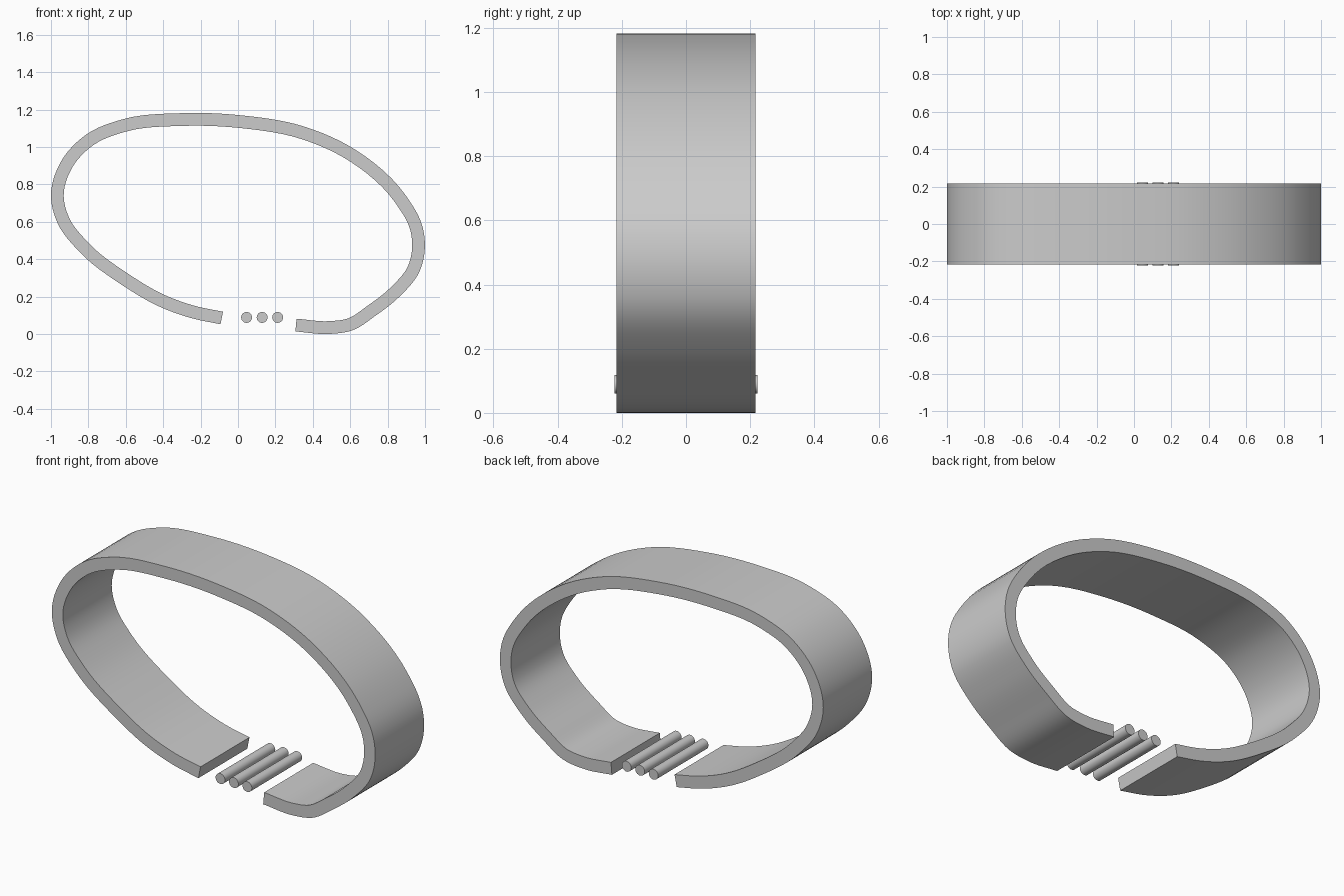
import bpy, bmesh, math
from mathutils import Vector
from mathutils.geometry import interpolate_bezier

cube = bpy.data.objects.get("Cube")
if cube:
    bpy.data.objects.remove(cube, do_unlink=True)

GREY = (0.6, 0.6, 0.6, 1.0)
mat = bpy.data.materials.new("light grey")
mat.use_nodes = True
mat.diffuse_color = GREY
mat.node_tree.nodes["Principled BSDF"].inputs["Base Color"].default_value = GREY


def smooth(obj, angle):
    bpy.ops.object.select_all(action="DESELECT")
    obj.select_set(True)
    bpy.context.view_layer.objects.active = obj
    bpy.ops.object.shade_smooth_by_angle(angle=math.radians(angle))


def smooth_path(points, steps):
    """Smooth curve through the points, as (position, tangent) pairs."""
    pts = [Vector((x, 0, z)) for x, z in points]
    dirs = []
    for i, p in enumerate(pts):
        a, b = pts[max(i - 1, 0)], pts[min(i + 1, len(pts) - 1)]
        u, v = p - a, b - p
        dirs.append((u.normalized() * v.length + v.normalized() * u.length).normalized()
                    if u.length and v.length else (u + v).normalized())
    path = []
    for i in range(len(pts) - 1):
        reach = (pts[i + 1] - pts[i]).length / 3
        seg = interpolate_bezier(pts[i], pts[i] + dirs[i] * reach,
                                 pts[i + 1] - dirs[i + 1] * reach, pts[i + 1], steps)
        path += seg if i == 0 else seg[1:]
    last = len(path) - 1
    return [(p, (path[min(i + 1, last)] - path[max(i - 1, 0)]).normalized())
            for i, p in enumerate(path)]


# Open bracelet band: rectangular section swept along an uneven oval
CENTRE = [(-0.087, 0.086), (-0.24, 0.118), (-0.40, 0.175), (-0.60, 0.29), (-0.83, 0.47),
          (-0.935, 0.61), (-0.966, 0.74), (-0.92, 0.90), (-0.79, 1.04), (-0.61, 1.115),
          (-0.30, 1.147), (0.02, 1.135), (0.35, 1.075), (0.62, 0.95), (0.87, 0.72),
          (0.955, 0.56), (0.965, 0.46), (0.94, 0.35), (0.84, 0.225), (0.71, 0.122),
          (0.60, 0.052), (0.49, 0.035), (0.31, 0.048)]
HALF_WIDTH, HALF_THICK = 0.216, 0.034

bm = bmesh.new()
rings = []
for p, t in smooth_path(CENTRE, 7):
    n = Vector((-t.z, 0, t.x)) * HALF_THICK
    y = Vector((0, HALF_WIDTH, 0))
    rings.append([bm.verts.new(q) for q in (p + n - y, p + n + y, p - n + y, p - n - y)])
for a, b in zip(rings, rings[1:]):
    for k in range(4):
        m = (k + 1) % 4
        bm.faces.new((a[k], a[m], b[m], b[k]))
bm.faces.new(rings[0])
bm.faces.new(rings[-1])
bmesh.ops.recalc_face_normals(bm, faces=bm.faces)
mesh = bpy.data.meshes.new("band")
bm.to_mesh(mesh)
bm.free()
mesh.materials.append(mat)
band = bpy.data.objects.new("band", mesh)
bpy.context.collection.objects.link(band)
smooth(band, 30)

# Three loose rods lying across the gap
for i in range(3):
    bpy.ops.mesh.primitive_cylinder_add(vertices=32, radius=0.029, depth=0.444,
                                        location=(0.046 + 0.083 * i, 0, 0.089),
                                        rotation=(math.pi / 2, 0, 0))
    rod = bpy.context.object
    rod.name = f"rod_{i + 1}"
    rod.data.materials.append(mat)
    smooth(rod, 40)
